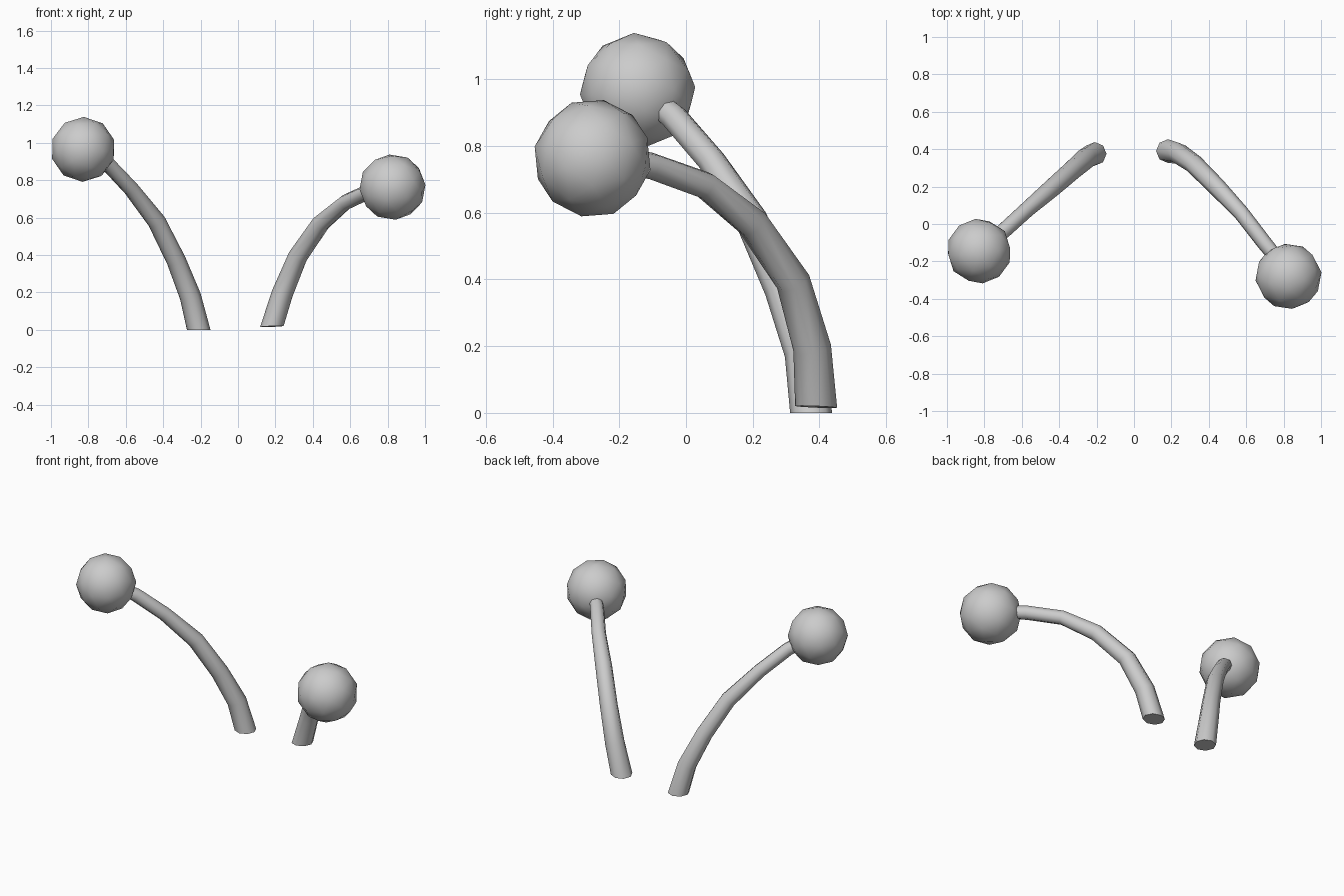
import bpy, bmesh
from mathutils import Vector

if "Cube" in bpy.data.objects:
    bpy.data.objects.remove(bpy.data.objects["Cube"])

RADII = [0.063, 0.057, 0.052, 0.049, 0.042, 0.041, 0.038]
SIDES = 8


def finish(bm, name):
    bmesh.ops.recalc_face_normals(bm, faces=bm.faces)
    mesh = bpy.data.meshes.new(name)
    bm.to_mesh(mesh)
    bm.free()
    ob = bpy.data.objects.new(name, mesh)
    bpy.context.collection.objects.link(ob)
    bpy.context.view_layer.objects.active = ob
    ob.select_set(True)
    bpy.ops.object.shade_smooth_by_angle(angle=0.9)
    ob.select_set(False)


def stalk(name, points, base_dir):
    # Tapered tube swept along the path, capped at both ends
    pts = [Vector(p) for p in points]
    bm = bmesh.new()
    rings = []
    for i, p in enumerate(pts):
        if i == 0:
            d = Vector(base_dir).normalized()
        else:
            nxt = pts[min(i + 1, len(pts) - 1)]
            d = ((p - pts[i - 1]).normalized() + (nxt - p).normalized()).normalized()
        rot = Vector((0, 0, 1)).rotation_difference(d).to_matrix().to_4x4()
        rot.translation = p
        circle = bmesh.ops.create_circle(bm, segments=SIDES, radius=RADII[i], matrix=rot)
        rings.append(circle["verts"])
    for a, b in zip(rings, rings[1:]):
        for k in range(SIDES):
            n = (k + 1) % SIDES
            bm.faces.new((a[k], a[n], b[n], b[k]))
    bm.faces.new(rings[0])
    bm.faces.new(rings[-1])
    finish(bm, name)


def ball(name, centre, radius, axis):
    # Low-poly ball turned to face along its stalk
    rot = Vector((0, 0, 1)).rotation_difference(Vector(axis)).to_matrix().to_4x4()
    rot.translation = centre
    bm = bmesh.new()
    bmesh.ops.create_icosphere(bm, subdivisions=2, radius=radius, matrix=rot)
    finish(bm, name)


# Taller antenna on the left of the front view
stalk("left_stalk", [(-0.21, 0.375, 0), (-0.255, 0.352, 0.18), (-0.33, 0.287, 0.37),
                     (-0.435, 0.195, 0.58), (-0.572, 0.077, 0.755),
                     (-0.695, -0.035, 0.885), (-0.76, -0.09, 0.93)], (0, 0, 1))
ball("left_ball", (-0.828, -0.145, 0.965), 0.174, (-0.65, -0.55, 0.5))

# Shorter, more bent antenna on the right
stalk("right_stalk", [(0.181, 0.39, 0.018), (0.237, 0.378, 0.195), (0.32, 0.321, 0.393),
                      (0.443, 0.198, 0.57), (0.575, 0.057, 0.682),
                      (0.70, -0.105, 0.74), (0.77, -0.19, 0.755)], (-0.04, 0.04, 1))
ball("right_ball", (0.826, -0.28, 0.763), 0.178, (0.6, -0.75, 0.2))
